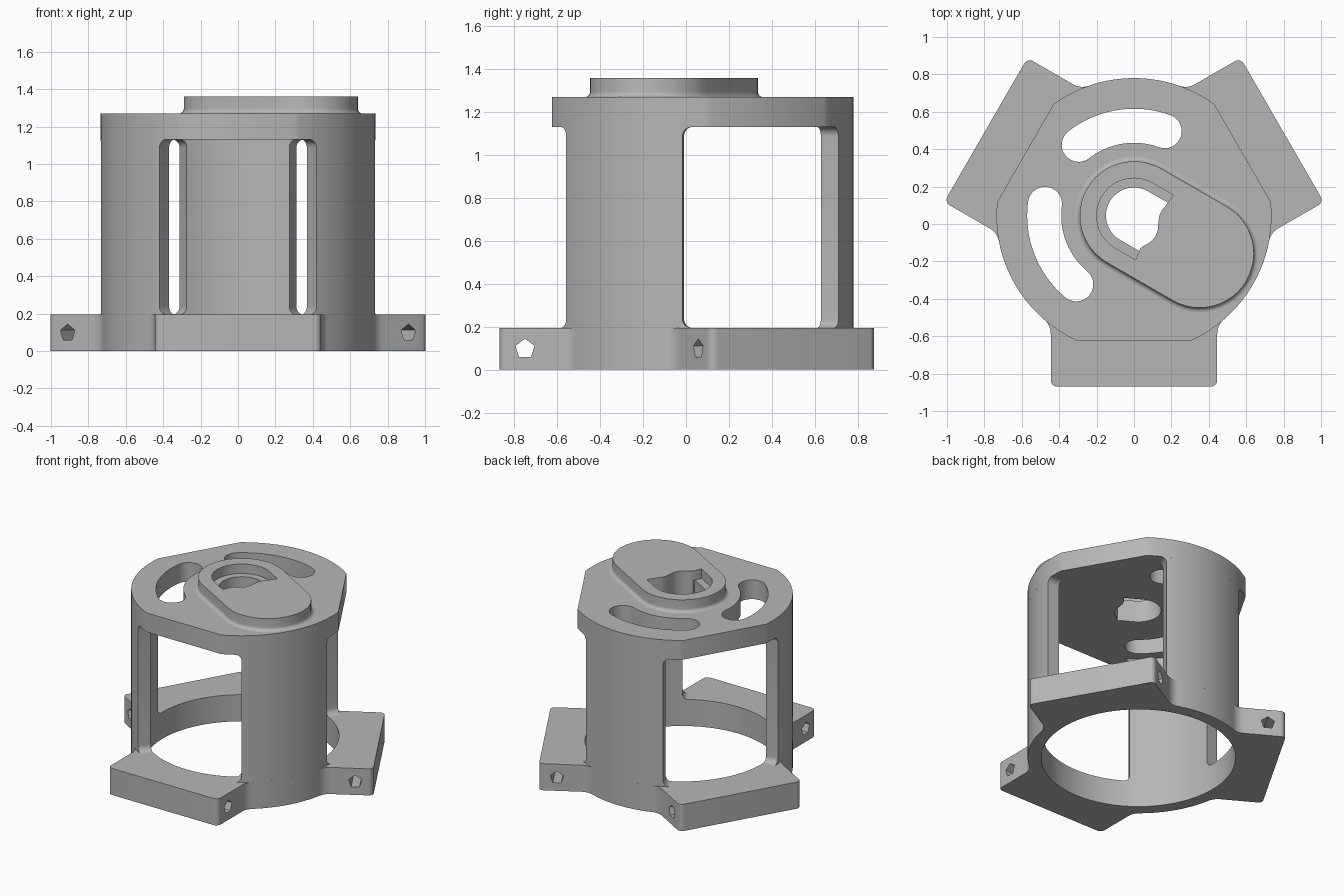
import bpy, bmesh, math
from math import radians, sin, cos, sqrt, pi

cube = bpy.data.objects.get("Cube")
if cube:
    bpy.data.objects.remove(cube, do_unlink=True)

CY = 0.045                      # the body axis sits slightly behind the middle
R, RI = 0.735, 0.645            # wall radii
Z_BASE, Z_UNDER, Z_TOP, Z_BOSS, Z_SHELF = 0.195, 1.13, 1.27, 1.36, 1.29
PILL_LEN, PILL_DIR = 0.405, radians(-30)

grey = bpy.data.materials.new("machined grey")
grey.use_nodes = True
COLOUR = (0.47, 0.47, 0.47, 1)
grey.diffuse_color = COLOUR
grey.node_tree.nodes["Principled BSDF"].inputs["Base Color"].default_value = COLOUR


# ---- helpers ----
def arc(cx, cy, r, a0, a1, n=10):
    return [(cx + r * cos(a0 + (a1 - a0) * i / n), cy + r * sin(a0 + (a1 - a0) * i / n))
            for i in range(n + 1)]


def circle(r, n=120):
    return arc(0, 0, r, 0, 2 * pi, n)[:-1]


def turn(pts, a):
    return [(x * cos(a) - y * sin(a), x * sin(a) + y * cos(a)) for x, y in pts]


def pill(r):
    pts = arc(0, 0, r, pi / 2, 3 * pi / 2, 24) + arc(PILL_LEN, 0, r, -pi / 2, pi / 2, 24)
    return turn(pts, PILL_DIR)


def add(name, bm):
    bmesh.ops.remove_doubles(bm, verts=bm.verts, dist=1e-5)
    bmesh.ops.recalc_face_normals(bm, faces=bm.faces)
    mesh = bpy.data.meshes.new(name)
    bm.to_mesh(mesh)
    bm.free()
    mesh.materials.append(grey)
    obj = bpy.data.objects.new(name, mesh)
    bpy.context.collection.objects.link(obj)
    obj.location.y = CY
    return obj


def slab(name, outlines, z0, z1):
    """Extrude the first outline, with the others as holes."""
    curve = bpy.data.curves.new(name, "CURVE")
    curve.dimensions = "2D"
    curve.fill_mode = "BOTH"
    curve.extrude = (z1 - z0) / 2
    for pts in outlines:
        sp = curve.splines.new("POLY")
        sp.points.add(len(pts) - 1)
        for p, (x, y) in zip(sp.points, pts):
            p.co = (x, y, 0, 1)
        sp.use_cyclic_u = True
    tmp = bpy.data.objects.new(name + " outline", curve)
    bpy.context.collection.objects.link(tmp)
    bpy.context.view_layer.update()
    mesh = bpy.data.meshes.new_from_object(
        tmp.evaluated_get(bpy.context.evaluated_depsgraph_get()))
    bm = bmesh.new()
    bm.from_mesh(mesh)
    bmesh.ops.translate(bm, verts=bm.verts, vec=(0, 0, (z0 + z1) / 2))
    bpy.data.objects.remove(tmp, do_unlink=True)
    bpy.data.curves.remove(curve)
    bpy.data.meshes.remove(mesh)
    return add(name, bm)


def loft(name, rings, cyclic=False):
    """Join equal rings of 3D points; cap the ends unless cyclic."""
    bm = bmesh.new()
    vs = [[bm.verts.new(p) for p in ring] for ring in rings]
    n = len(vs[0])
    for i in range(len(vs) if cyclic else len(vs) - 1):
        a, b = vs[i], vs[(i + 1) % len(vs)]
        for j in range(n):
            k = (j + 1) % n
            bm.faces.new((a[j], a[k], b[k], b[j]))
    if not cyclic:
        bm.faces.new(vs[0])
        bm.faces.new(vs[-1])
    return add(name, bm)


def cut(obj, cutters):
    for c in cutters:
        m = obj.modifiers.new("cut", "BOOLEAN")
        m.operation = "DIFFERENCE"
        m.solver = "EXACT"
        m.object = c
    bpy.context.view_layer.update()
    mesh = bpy.data.meshes.new_from_object(
        obj.evaluated_get(bpy.context.evaluated_depsgraph_get()))
    obj.modifiers.clear()
    obj.data = mesh
    for c in cutters:
        bpy.data.objects.remove(c, do_unlink=True)


SIDES = [radians(-90 + 120 * k) for k in range(3)]

# ---- base ring with three filleted flanges ----
half, reach, fil, rc = 0.445, 0.915, 0.1, 0.035
fx = sqrt((R + fil) ** 2 - (half + fil) ** 2)
phi = math.atan2(half + fil, fx)
flange = (arc(fx, -half - fil, fil, pi - phi, pi / 2)
          + arc(reach - rc, rc - half, rc, -pi / 2, 0, 6)
          + arc(reach - rc, half - rc, rc, 0, pi / 2, 6)
          + arc(fx, half + fil, fil, -pi / 2, phi - pi)
          + arc(0, 0, R, phi, radians(120) - phi, 16)[1:-1])
outline = [p for a in SIDES for p in turn(flange, a)]
base = slab("base_flange_ring", [outline, circle(RI)], 0, Z_BASE)

# five-sided bolt holes running through each flange
bolts = []
for a in SIDES:
    rings = []
    for t in (-0.6, 0.6):
        ring = []
        for i in range(5):
            b = pi / 2 + 2 * pi * i / 5
            x, y = turn([(0.795 + 0.047 * cos(b), t)], a)[0]
            ring.append((x, y, 0.097 + 0.047 * sin(b)))
        rings.append(ring)
    bolts.append(loft("bolt_cutter", rings))
cut(base, bolts)

# ---- wall with three rounded windows, leaving three pillars ----
wall = slab("wall_pillars", [circle(R), circle(RI)], Z_BASE, Z_UNDER)
window_half, corner = radians(34.85), 0.045
dt = corner / R
columns = []
for i in range(9):
    b = pi / 2 * i / 8
    columns.append((-window_half + dt * (1 - cos(b)), corner * (1 - sin(b)) - 0.001))
inner = window_half - dt
columns += [(-inner + 2 * inner * i / 24, -0.001) for i in range(1, 24)]
columns += [(-t, lift) for t, lift in reversed(columns[:9])]
windows = []
for a in SIDES:
    windows.append(loft("window_cutter", [
        [(r * cos(a + t), r * sin(a + t), z)
         for r, z in ((0.5, Z_BASE + e), (0.95, Z_BASE + e),
                      (0.95, Z_UNDER - e), (0.5, Z_UNDER - e))]
        for t, e in columns]))
cut(wall, windows)

# ---- top plate: flattened disc with arc slots and a pill opening ----
flat = math.acos(0.67 / R)
rim = [p for a in SIDES
       for p in arc(0, 0, R, a + flat, a + radians(120) - flat, 32)]


def arc_slot(a0, a1, r=0.48, w=0.091):
    a0, a1 = radians(a0), radians(a1)
    return (arc(0, 0, r + w, a0, a1, 24)
            + arc(r * cos(a1), r * sin(a1), w, a1, a1 + pi, 16)
            + arc(0, 0, r - w, a1, a0, 24)
            + arc(r * cos(a0), r * sin(a0), w, a0 + pi, a0 + 2 * pi, 16))


slab("top_plate", [rim, arc_slot(70, 128), arc_slot(172.5, 230), pill(0.15)],
     Z_UNDER, Z_TOP)

# ---- raised pill boss with a filleted foot and an inner shelf ----
foot = [(0.315 - 0.025 * sin(b), Z_TOP + 0.025 * (1 - cos(b)))
        for b in [pi / 2 * i / 6 for i in range(7)]]
section = foot + [(0.29, Z_BOSS), (0.2, Z_BOSS), (0.2, Z_SHELF),
                  (0.15, Z_SHELF), (0.15, Z_TOP)]
loft("pill_boss", [[(x, y, z) for x, y in pill(r)] for r, z in section], cyclic=True)


# ---- insert filling the far end of the opening, with a wavy edge ----
def insert(r):
    wave = [(0.12, 0.13), (0.115, 0.1), (0.117, 0.07), (0.13, 0.035), (0.148, 0),
            (0.155, -0.04), (0.146, -0.08), (0.125, -0.115), (0.117, -0.135)]
    pts = [(0.128, r)] + wave + [(0.126, -r)]
    return turn(pts + arc(PILL_LEN, 0, r, -pi / 2, pi / 2, 24), PILL_DIR)


slab("insert_upper", [insert(0.2)], Z_SHELF, Z_BOSS)
slab("insert_lower", [insert(0.15)], Z_UNDER, Z_SHELF)

# ---- smooth curved walls, keep edges sharp ----
bpy.ops.object.select_all(action="DESELECT")
for obj in bpy.context.collection.objects:
    if obj.type == "MESH" and grey.name in obj.data.materials:
        obj.select_set(True)
        bpy.context.view_layer.objects.active = obj
bpy.ops.object.shade_smooth_by_angle(angle=radians(30))
